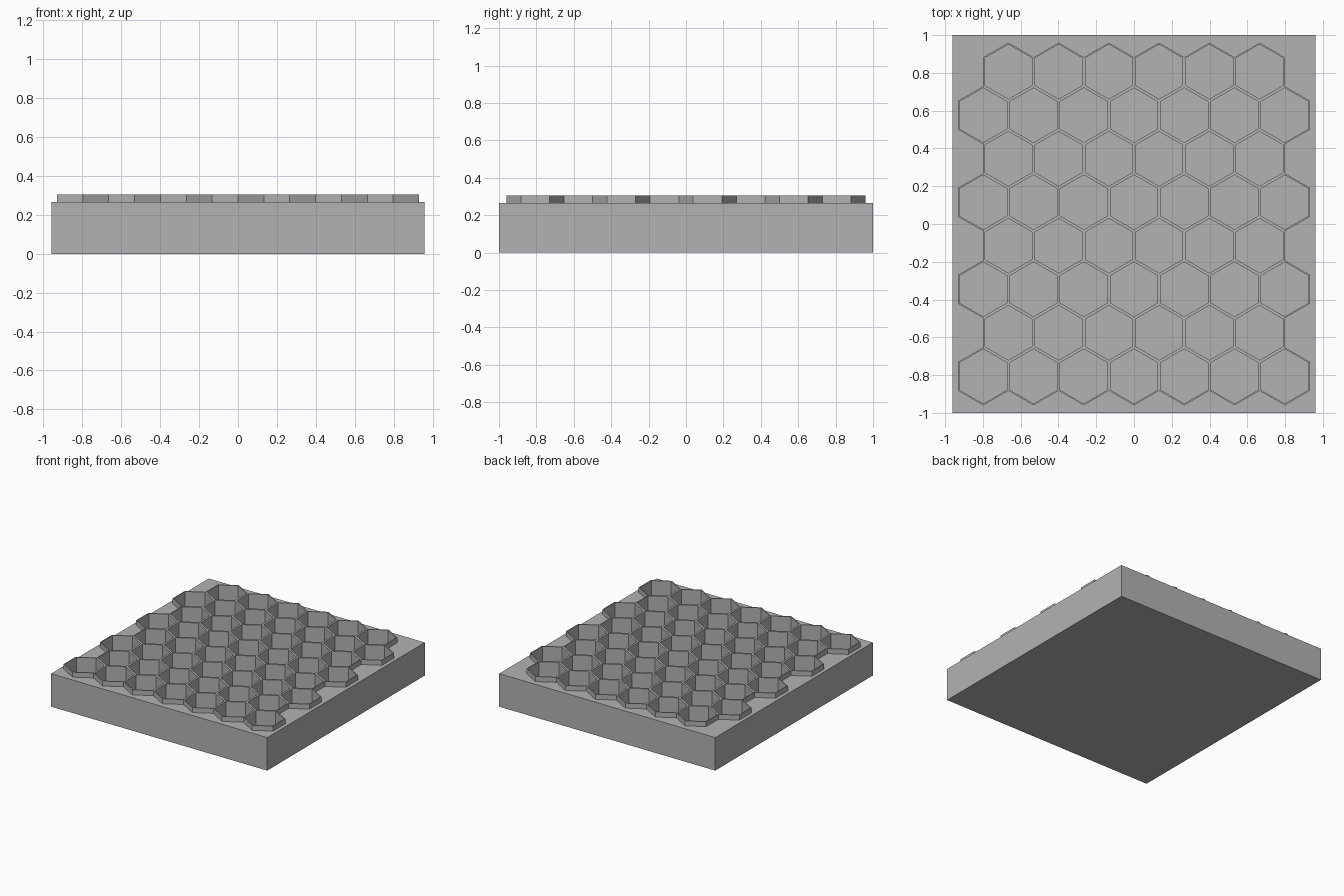
import bpy, bmesh, math
from mathutils import Vector

default = bpy.data.objects.get("Cube")
if default:
    bpy.data.objects.remove(default, do_unlink=True)

PITCH = 0.266            # distance between neighbouring cells
WALL = 0.008             # wall thickness belonging to each cell
BASE_TOP, RIM_TOP, FLOOR = 0.265, 0.305, 0.04

grey = bpy.data.materials.new("plain grey")
grey.use_nodes = True
grey.diffuse_color = (0.45, 0.45, 0.45, 1)
grey.node_tree.nodes["Principled BSDF"].inputs["Base Color"].default_value = grey.diffuse_color


def make_object(name, bm):
    mesh = bpy.data.meshes.new(name)
    bm.to_mesh(mesh)
    bm.free()
    mesh.materials.append(grey)
    obj = bpy.data.objects.new(name, mesh)
    bpy.context.collection.objects.link(obj)
    return obj


def hexagon(bm, centre, apothem, z):
    """Six vertices with points towards +y and -y."""
    radius = apothem / math.cos(math.pi / 6)
    angles = [math.radians(60 * k + 30) for k in range(6)]
    return [bm.verts.new((centre.x + radius * math.cos(a),
                          centre.y + radius * math.sin(a), z)) for a in angles]


def bridge(bm, lower, upper, k):
    n = (k + 1) % 6
    bm.faces.new((lower[k], lower[n], upper[n], upper[k]))


# Staggered cell centres: rows of seven and six
centres = []
for row in range(8):
    count = 7 - row % 2
    y = (row - 3.5) * PITCH * math.sqrt(3) / 2
    centres += [Vector(((i - (count - 1) / 2) * PITCH, y)) for i in range(count)]

# Base block
bm = bmesh.new()
bmesh.ops.create_cube(bm, size=1)
for v in bm.verts:
    v.co = (v.co.x * 1.92, v.co.y * 2, (v.co.z + 0.5) * BASE_TOP)
base = make_object("base_block", bm)

# Deep hexagonal pockets cut into the block
bm = bmesh.new()
for c in centres:
    low = hexagon(bm, c, PITCH / 2 - WALL, FLOOR)
    high = hexagon(bm, c, PITCH / 2 - WALL, RIM_TOP + 0.1)
    for k in range(6):
        bridge(bm, low, high, k)
    bm.faces.new(low[::-1])
    bm.faces.new(high)
cutter = make_object("pocket_cutter", bm)
cutter.hide_render = True
cut = base.modifiers.new("pockets", 'BOOLEAN')
cut.operation, cut.solver, cut.object = 'DIFFERENCE', 'EXACT', cutter
bpy.context.view_layer.objects.active = base
base.select_set(True)
bpy.ops.object.modifier_apply(modifier=cut.name)
bpy.data.objects.remove(cutter, do_unlink=True)

# Raised honeycomb rim, with outside walls only where a cell has no neighbour
bm = bmesh.new()
for c in centres:
    out_low = hexagon(bm, c, PITCH / 2, BASE_TOP)
    out_high = hexagon(bm, c, PITCH / 2, RIM_TOP)
    in_low = hexagon(bm, c, PITCH / 2 - WALL, BASE_TOP)
    in_high = hexagon(bm, c, PITCH / 2 - WALL, RIM_TOP)
    for k in range(6):
        a = math.radians(60 * k + 60)
        beside = c + PITCH * Vector((math.cos(a), math.sin(a)))
        if not any((beside - other).length < 0.01 for other in centres):
            bridge(bm, out_low, out_high, k)
        bridge(bm, out_high, in_high, k)
        bridge(bm, in_high, in_low, k)
bmesh.ops.remove_doubles(bm, verts=bm.verts, dist=0.0005)
bmesh.ops.delete(bm, geom=[v for v in bm.verts if not v.link_faces], context='VERTS')
make_object("honeycomb_rim", bm)
